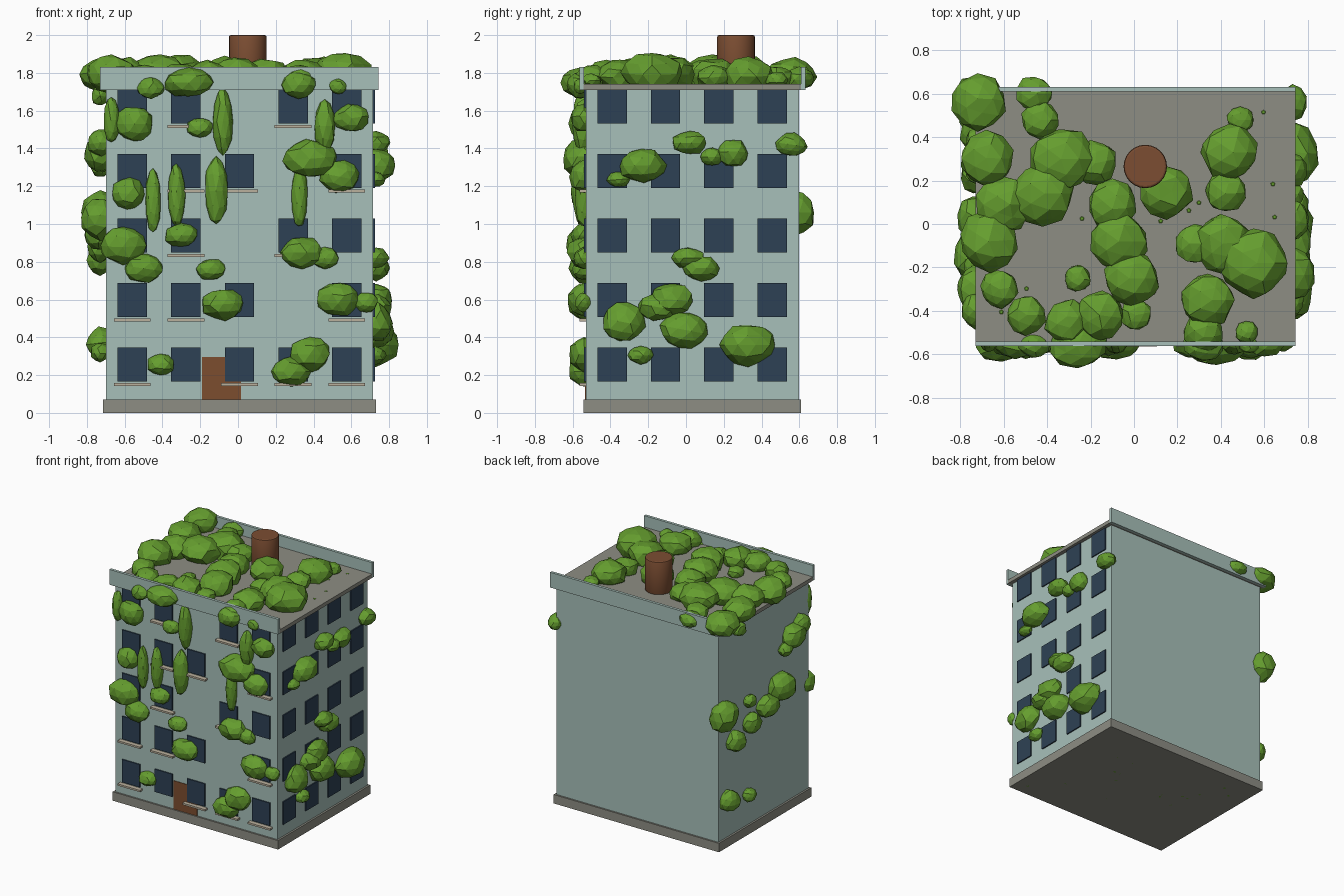
import bpy, bmesh, random
from mathutils import Matrix, Vector

random.seed(4)
default_cube = bpy.data.objects.get("Cube")
if default_cube:
    bpy.data.objects.remove(default_cube, do_unlink=True)


def material(name, rgb):
    mat = bpy.data.materials.new(name)
    mat.use_nodes = True
    mat.diffuse_color = (*rgb, 1)
    mat.node_tree.nodes["Principled BSDF"].inputs["Base Color"].default_value = (*rgb, 1)
    return mat


WALL = material("pale_teal_wall", (.39, .53, .49))
STONE = material("grey_stone", (.27, .27, .23))
GLASS = material("dark_blue_glass", (.027, .053, .09))
SILL = material("beige_sill", (.5, .44, .34))
DOOR = material("brown_door", (.2, .075, .028))
BRICK = material("brown_clay", (.2, .075, .032))
LEAF = material("leaf_green", (.13, .34, .028))


def finish(name, bm, mat):
    mesh = bpy.data.meshes.new(name)
    bm.to_mesh(mesh)
    bm.free()
    mesh.materials.append(mat)
    obj = bpy.data.objects.new(name, mesh)
    bpy.context.collection.objects.link(obj)
    return obj


def add_box(bm, x, y, z):
    """Each argument is a (low, high) range along one axis."""
    low, high = (Vector(corner) for corner in zip(x, y, z))
    place = Matrix.Translation((low + high) / 2) @ Matrix.Diagonal((*(high - low), 1))
    bmesh.ops.create_cube(bm, size=1, matrix=place)


def box(name, mat, x, y, z):
    bm = bmesh.new()
    add_box(bm, x, y, z)
    return finish(name, bm, mat)


def around(centre, width):
    return (centre - width / 2, centre + width / 2)


def add_clump(bm, centre, radii, wobble=.09):
    """A faceted, slightly irregular leaf clump."""
    turn = Matrix.Rotation(random.uniform(-.25, .25), 4, random.choice("XYZ"))
    new = bmesh.ops.create_icosphere(bm, subdivisions=2, radius=1, matrix=turn)
    for vert in new["verts"]:
        swell = 1.03 + random.uniform(-wobble, wobble)
        vert.co = Vector(centre) + Vector([c * r * swell for c, r in zip(vert.co, radii)])


# Main block extents
LEFT, RIGHT, FRONT, BACK = -.70, .715, -.53, .597
ROOF = 1.74

# Building shell
box("plinth", STONE, (LEFT - .015, RIGHT + .015), (FRONT - .013, BACK + .013), (0, .07))
box("walls", WALL, (LEFT, RIGHT), (FRONT, BACK), (.07, 1.71))
box("roof_slab", STONE, (LEFT - .03, RIGHT + .03), (FRONT - .013, BACK + .013), (1.71, ROOF))
for name, start in (("front_parapet", FRONT - .033), ("back_parapet", BACK + .013)):
    box(name, WALL, (LEFT - .03, RIGHT + .03), (start, start + .022), (1.71, 1.83))

# Door, thinner than the window plates that overlap it
box("front_door", DOOR, (-.19, .015), (FRONT - .004, FRONT + .02), (.07, .295))

# Windows and sills on the front and the side
PITCH, STOREY, SIZE = .284, .3415, .155
BLANK = {(1, 3), (2, 2), (3, 3), (4, 2)}
NO_SILL = {(0, 1), (1, 2), (2, 0), (2, 4), (3, 0), (4, 0), (4, 4)}
front_windows, side_windows, sills = bmesh.new(), bmesh.new(), bmesh.new()
for row in range(5):
    bottom = .165 + row * STOREY
    height = (bottom, bottom + .18)
    for col in range(5):
        x = -.56 + col * PITCH
        if (row, col) in BLANK:
            continue
        add_box(front_windows, around(x, SIZE), (FRONT - .009, FRONT), height)
        if (row, col) not in NO_SILL:
            add_box(sills, around(x, .195), (FRONT - .035, FRONT), around(bottom - .015, .014))
    for col in range(4):
        add_box(side_windows, (RIGHT, RIGHT + .009), around(-.39 + col * .282, SIZE), height)
finish("front_windows", front_windows, GLASS)
finish("side_windows", side_windows, GLASS)
finish("window_sills", sills, SILL)

# Chimney drum
bm = bmesh.new()
bmesh.ops.create_cone(bm, cap_ends=True, segments=24, radius1=.1, radius2=.1, depth=2 - ROOF,
                      matrix=Matrix.Translation((.052, .265, (2 + ROOF) / 2)))
for face in bm.faces:
    face.smooth = abs(face.normal.z) < .5
chimney = finish("chimney", bm, BRICK)
rim = chimney.modifiers.new("soft_rim", "BEVEL")
rim.width = .01
rim.segments = 2

# Roof bushes: x, y, radius
roof_spots = [
    (-.72, .56, .125), (-.68, .3, .122), (-.46, .6, .08), (-.43, .48, .085),
    (-.33, .3, .142), (-.18, .28, .1), (-.42, .14, .14), (-.6, .09, .125),
    (-.67, -.08, .135), (-.1, .09, .11), (-.07, -.08, .13), (-.01, -.25, .125),
    (-.16, -.42, .11), (-.31, -.45, .1), (.01, -.42, .07), (-.26, -.25, .06),
    (-.62, -.3, .085), (-.5, -.42, .09), (.15, .15, .12), (.44, .33, .127),
    (.49, .48, .06), (.42, .15, .092), (.55, -.18, .155), (.41, -.09, .13),
    (.28, -.09, .09), (.34, -.35, .12), (.32, -.5, .09), (.52, -.5, .05)]
bm = bmesh.new()
for x, y, r in roof_spots:
    add_clump(bm, (x, y, ROOF + .4 * r), (r, r, .7 * r))
finish("roof_bushes", bm, LEAF)

# Front bushes: x, z, half width, half height
front_spots = [
    (-.55, 1.53, .1, .09), (-.2, 1.51, .07, .05), (-.58, 1.16, .09, .08),
    (-.61, .89, .12, .1), (-.5, .765, .1, .075), (-.3, .94, .085, .06),
    (-.145, .76, .075, .055), (-.08, .575, .11, .08), (-.41, .255, .07, .055),
    (.38, 1.345, .145, .1), (.54, 1.25, .1, .085), (.6, 1.56, .09, .07),
    (.32, 1.735, .09, .07), (.53, 1.73, .045, .04), (-.26, 1.75, .13, .075),
    (-.46, 1.72, .07, .055), (.34, .85, .11, .08), (.46, .82, .07, .055),
    (.53, .6, .11, .085), (.68, .585, .06, .05), (.28, .22, .1, .08), (.38, .31, .1, .09)]
bm = bmesh.new()
for x, z, w, h in front_spots:
    lean = .02 if z > 1.68 else 0
    add_clump(bm, (x, FRONT - .01 - lean, z), (w, .78 * w, h))
finish("front_bushes", bm, LEAF)

# Hanging vines: x, z, half width, half length
vine_spots = [
    (-.67, 1.55, .042, .12), (-.08, 1.545, .052, .17), (-.45, 1.125, .04, .17),
    (-.325, 1.15, .046, .165), (-.115, 1.175, .06, .175), (.46, 1.52, .055, .14),
    (.325, 1.15, .042, .165)]
bm = bmesh.new()
for x, z, w, h in vine_spots:
    add_clump(bm, (x, FRONT - .015, z), (w, w, h), wobble=.06)
finish("hanging_vines", bm, LEAF)

# Side bushes: y, z, half width, half height
window_side = [
    (-.23, 1.31, .125, .085), (-.36, 1.235, .06, .04), (.02, 1.43, .09, .06),
    (.14, 1.355, .06, .045), (.25, 1.375, .08, .07), (.56, 1.42, .08, .06),
    (.01, .82, .085, .055), (.08, .765, .095, .065), (-.08, .6, .11, .085),
    (-.33, .48, .11, .1), (-.15, .56, .1, .07), (-.01, .44, .12, .095),
    (.33, .36, .145, .105), (-.24, .305, .065, .045)]
blank_side = [
    (.56, 1.06, .12, .12), (.42, .81, .085, .08), (.22, .88, .08, .08),
    (.24, 1.06, .055, .05), (.03, .94, .1, .08), (-.14, 1.03, .125, .11),
    (.5, .37, .09, .08), (.25, .32, .06, .05), (-.3, 1.37, .11, .09),
    (-.4, 1.43, .08, .07), (-.2, 1.3, .06, .05), (.38, 1.68, .06, .05)]
for name, wall_x, spots in (("window_side_bushes", RIGHT + .015, window_side),
                            ("blank_side_bushes", LEFT - .03, blank_side)):
    bm = bmesh.new()
    for y, z, w, h in spots:
        add_clump(bm, (wall_x, y, z), (.8 * w, w, h))
    finish(name, bm, LEAF)

# Thin moss flecks on the roof and under the plinth
bm = bmesh.new()
for level in (ROOF + .001, .001):
    for fleck in range(18):
        spot = (random.uniform(-.65, .65), random.uniform(-.5, .55), level)
        bmesh.ops.create_cone(bm, cap_ends=True, segments=5, radius1=.011, radius2=.008,
                              depth=.002, matrix=Matrix.Translation(spot))
finish("moss_flecks", bm, LEAF)
